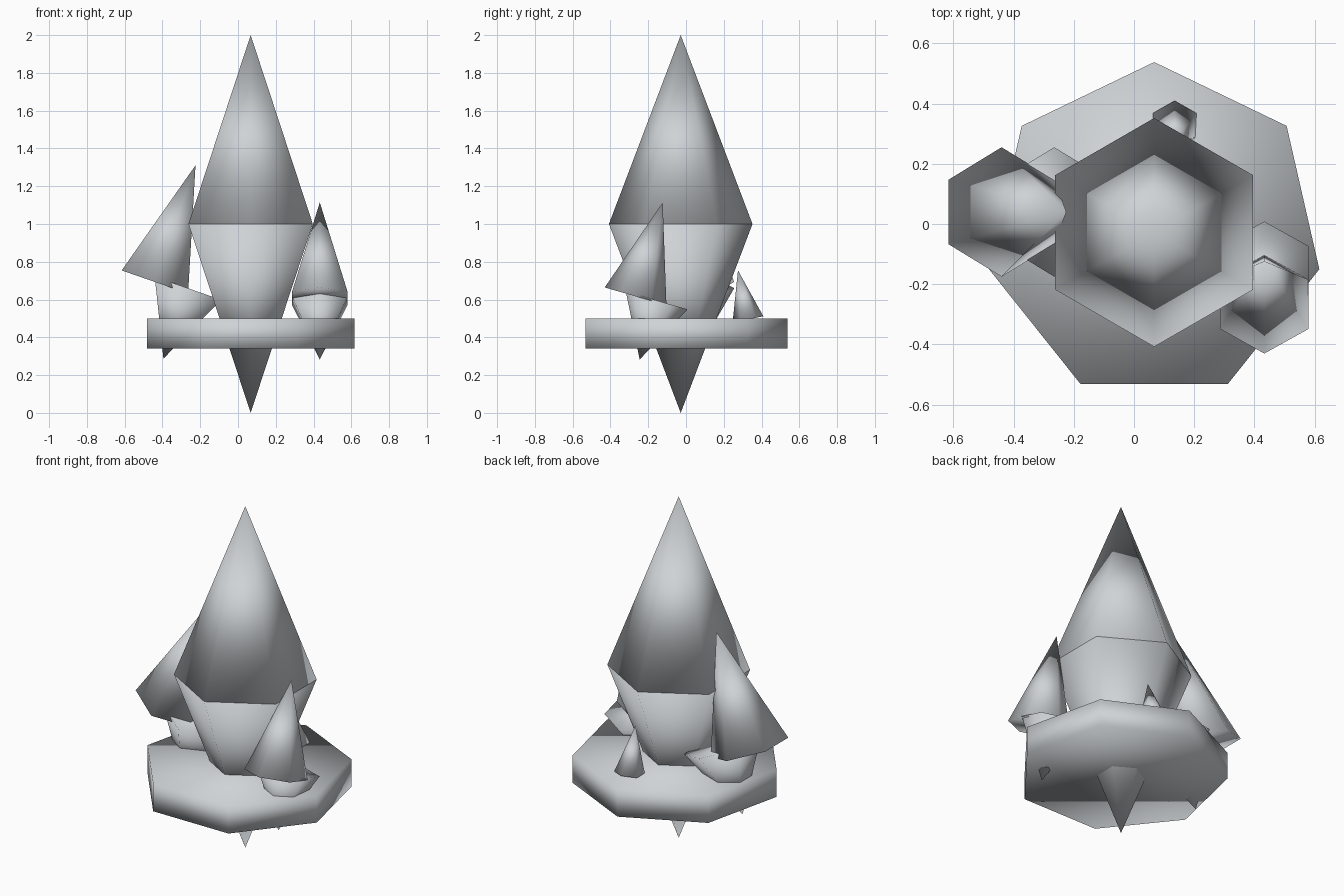
import bpy
import bmesh
from math import sin, cos, tau, radians

cube = bpy.data.objects.get("Cube")
if cube:
    bpy.data.objects.remove(cube, do_unlink=True)

# One pale stone grey for everything
STONE = (0.62, 0.65, 0.67, 1.0)
stone = bpy.data.materials.new("pale_stone")
stone.use_nodes = True
stone.diffuse_color = STONE
stone.node_tree.nodes["Principled BSDF"].inputs["Base Color"].default_value = STONE


def ring(bm, sides, radius, z):
    """Ring of vertices with its first corner on +y."""
    return [bm.verts.new((radius * sin(tau * i / sides), radius * cos(tau * i / sides), z))
            for i in range(sides)]


def finish(bm, name, location, rotation=(0, 0, 0)):
    """Turn the bmesh into a fully smooth-shaded object."""
    bmesh.ops.recalc_face_normals(bm, faces=bm.faces[:])
    for face in bm.faces:
        face.smooth = True
    mesh = bpy.data.meshes.new(name)
    bm.to_mesh(mesh)
    bm.free()
    mesh.materials.append(stone)
    obj = bpy.data.objects.new(name, mesh)
    obj.location = location
    obj.rotation_euler = rotation
    bpy.context.scene.collection.objects.link(obj)
    return obj


def spike(name, centre, radius, height, lean_x=0, lean_y=0):
    """Capped six-sided cone; a negative height points it down."""
    bm = bmesh.new()
    base = ring(bm, 6, radius, 0)
    tip = bm.verts.new((0, 0, height))
    bm.faces.new(base)
    for i in range(6):
        bm.faces.new((base[i - 1], base[i], tip))
    return finish(bm, name, centre, (radians(-lean_y), radians(lean_x), 0))


def slab(name, centre, sides, radius, thickness):
    """Upright prism standing on its centre point."""
    bm = bmesh.new()
    low = ring(bm, sides, radius, 0)
    high = ring(bm, sides, radius, thickness)
    bm.faces.new(low)
    bm.faces.new(high)
    for i in range(sides):
        bm.faces.new((low[i - 1], low[i], high[i], high[i - 1]))
    return finish(bm, name, centre)


# Seven-sided platform
slab("platform", (0.067, -0.025, 0.34), 7, 0.563, 0.16)

# Large central crystal
spike("main_crystal_top", (0.067, -0.028, 1.0), 0.38, 1.0)
spike("main_crystal_root", (0.067, -0.028, 1.0), 0.38, -1.0)

# Leaning crystal on the right side
spike("right_crystal_top", (-0.44, 0.04, 0.693), 0.215, 0.654, lean_x=19.2)
spike("right_crystal_root", (-0.265, 0.04, 0.66), 0.215, -0.395, lean_x=19.2)

# Leaning crystal at the front left
spike("left_crystal_top", (0.433, -0.267, 0.617), 0.17, 0.5175, lean_y=16.1)
spike("left_crystal_root", (0.433, -0.155, 0.595), 0.17, -0.325, lean_y=16.1)

# Small crystal at the back
spike("back_crystal", (0.135, 0.328, 0.495), 0.083, 0.265, lean_y=-11.5)
